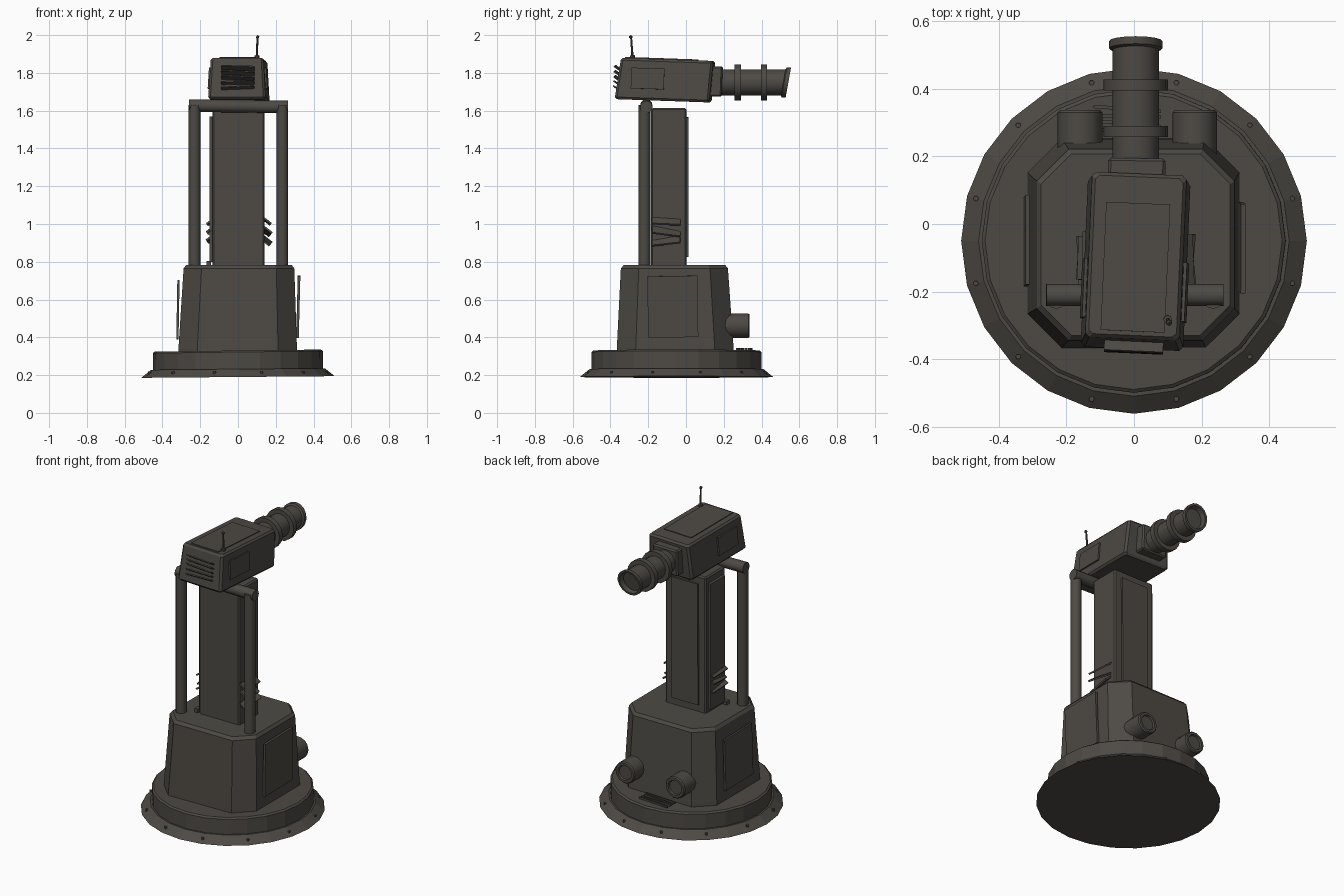
import bpy, bmesh, math, random
from mathutils import Vector, Matrix, Euler

if "Cube" in bpy.data.objects:
    bpy.data.objects.remove(bpy.data.objects["Cube"])

random.seed(4)
metal = bpy.data.materials.new("dark warm grey metal")
metal.diffuse_color = (0.075, 0.068, 0.058, 1)
metal.use_nodes = True
metal.node_tree.nodes["Principled BSDF"].inputs["Base Color"].default_value = metal.diffuse_color


def finish(name, bm, loc=(0, 0, 0), rot=(0, 0, 0), bevel=0):
    bmesh.ops.recalc_face_normals(bm, faces=bm.faces[:])
    me = bpy.data.meshes.new(name)
    bm.to_mesh(me)
    bm.free()
    me.materials.append(metal)
    ob = bpy.data.objects.new(name, me)
    bpy.context.collection.objects.link(ob)
    ob.location = loc
    ob.rotation_euler = [math.radians(a) for a in rot]
    if bevel:
        m = ob.modifiers.new("bevel", 'BEVEL')
        m.width = bevel
        m.segments = 1
    return ob


def box(name, loc, size, rot=(0, 0, 0), bevel=0):
    bm = bmesh.new()
    bmesh.ops.create_cube(bm, size=1)
    bmesh.ops.scale(bm, vec=size, verts=bm.verts)
    return finish(name, bm, loc, rot, bevel)


def loft(name, rings, loc=(0, 0, 0), rot=(0, 0, 0)):
    """Stack of chamfered rectangles: (z, x0, x1, y0, y1, chamfer)."""
    bm = bmesh.new()
    prev = None
    for z, x0, x1, y0, y1, c in rings:
        pts = [(x0 + c, y0), (x1 - c, y0), (x1, y0 + c), (x1, y1 - c),
               (x1 - c, y1), (x0 + c, y1), (x0, y1 - c), (x0, y0 + c)]
        ring = [bm.verts.new((x, y, z)) for x, y in pts]
        if prev:
            for i in range(8):
                j = (i + 1) % 8
                bm.faces.new((prev[i], prev[j], ring[j], ring[i]))
        else:
            bm.faces.new(ring)
        prev = ring
    bm.faces.new(prev)
    return finish(name, bm, loc, rot)


def lathe(name, profile, n, loc, rot=(0, 0, 0), slant=0, smooth=False):
    """Closed solid turned around local z from (r, z) points."""
    bm = bmesh.new()
    prev = None
    for r, z in profile:
        ring = []
        for i in range(n):
            a = 2 * math.pi * i / n
            dz = slant * r * math.sin(a) if z > 0.33 else 0
            ring.append(bm.verts.new((r * math.cos(a), r * math.sin(a), z + dz)))
        if prev:
            for i in range(n):
                j = (i + 1) % n
                bm.faces.new((prev[i], prev[j], ring[j], ring[i]))
        else:
            bm.faces.new(ring)
        prev = ring
    bm.faces.new(prev)
    ob = finish(name, bm, loc, rot)
    if smooth:
        bpy.context.view_layer.objects.active = ob
        ob.select_set(True)
        bpy.ops.object.shade_smooth_by_angle(angle=math.radians(35))
        ob.select_set(False)
    return ob


# round base: sloped flange and drum, slightly out of level
BY = -0.05
lathe("base_flange", [(0.512, 0), (0.46, 0.042), (0.44, 0.042)], 24, (0, BY, 0.19), (0, -0.5, 0))
lathe("base_drum", [(0.45, 0), (0.45, 0.1), (0.44, 0.108)], 24, (0, BY, 0.222), (0, -0.7, 0))
for i in range(12):
    a = math.radians(15 + 30 * i)
    lathe("flange_bolt", [(0.008, 0), (0.008, 0.012)], 6,
          (0.485 * math.cos(a), BY + 0.485 * math.sin(a), 0.207))
for i in range(4):
    box("drum_slat", (-0.02, 0.275 + 0.022 * i, 0.338), (0.2, 0.01, 0.01),
        (0, 0, random.uniform(-6, 6)))

# tapered housing with cut corners
loft("housing", [(0.32, -0.315, 0.312, -0.367, 0.253, 0.10),
                 (0.345, -0.315, 0.312, -0.366, 0.252, 0.10),
                 (0.765, -0.288, 0.298, -0.345, 0.222, 0.095),
                 (0.782, -0.275, 0.285, -0.33, 0.208, 0.09)])
box("right_hatch", (0.319, -0.07, 0.562), (0.014, 0.265, 0.325), (1, 1.5, 0))
box("left_hatch", (-0.318, -0.05, 0.547), (0.012, 0.265, 0.31), (-1, 1, 0))

# two round sockets on the back
for x in (-0.16, 0.18):
    lathe("socket", [(0.066, 0), (0.066, 0.125), (0.06, 0.132), (0.046, 0.132),
                     (0.042, 0.122)], 14, (x, 0.205, 0.462), (-90, 0, 0), smooth=True)

# column with cover plates
box("column", (0.002, -0.092, 1.193), (0.275, 0.187, 0.84), bevel=0.008)
box("back_cover", (0.002, 0.005, 1.195), (0.18, 0.016, 0.74), (0, 0.3, 0))
box("left_cover", (-0.143, -0.092, 1.185), (0.018, 0.14, 0.77), (0, 0, 0))
box("foot_bracket", (-0.155, -0.17, 0.79), (0.022, 0.03, 0.03))
for z, tilt in ((1.015, 3), (0.96, 9), (0.91, -8)):
    box("right_louvre", (0.152, -0.105, z), (0.055, 0.15, 0.01), (-tilt, 38, 0))
for z, tilt in ((1.005, -4), (0.96, 6), (0.915, -8)):
    box("left_louvre", (-0.152, -0.1, z), (0.03, 0.13, 0.01), (tilt, -35, 0))

# pipe frame behind the column
for x in (-0.23, 0.235):
    lathe("frame_post", [(0.031, 0), (0.031, 0.86)], 12, (x, -0.22, 0.77), smooth=True)
lathe("frame_crossbar", [(0.033, 0), (0.033, 0.525)], 12, (-0.26, -0.21, 1.627), (0, 90.8, 0),
      smooth=True)

# camera head, slightly tipped and turned
HEAD = (0.005, -0.112, 1.762)
HROT = (-2, 0, -2.5)
hm = Matrix.Translation(HEAD) @ Euler([math.radians(a) for a in HROT]).to_matrix().to_4x4()


def on_head(p):
    return hm @ Vector(p)


loft("head", [(-0.11, -0.142, 0.142, -0.245, 0.238, 0.012),
              (-0.098, -0.152, 0.152, -0.255, 0.246, 0.012),
              (0.098, -0.14, 0.14, -0.232, 0.258, 0.012),
              (0.11, -0.13, 0.13, -0.222, 0.248, 0.012)], HEAD, HROT)
box("head_top_plate", on_head((0, -0.02, 0.111)), (0.19, 0.38, 0.008), HROT)
for s in (-1, 1):
    box("head_side_plate", on_head((s * 0.149, -0.085, 0.005)), (0.012, 0.175, 0.11),
        (HROT[0], -3.4 * s, HROT[2]))
for i in range(5):
    box("head_louvre", on_head((0.005, -0.253, -0.052 + 0.027 * i)), (0.175, 0.036, 0.007),
        (-35, random.uniform(-3, 3), HROT[2]))

# lens barrel with clamp rings and slanted hood
box("lens_mount", (0.008, 0.155, 1.755), (0.17, 0.075, 0.16), (-2, 0, -1), 0.008)
LENS = (0.005, 0.17, 1.75)
FWD = (-90, 0, 0)
lathe("lens_barrel", [(0.069, 0), (0.069, 0.32), (0.069, 0.345), (0.079, 0.35), (0.079, 0.372),
                      (0.066, 0.372), (0.058, 0.345)], 16, LENS, FWD, slant=-0.18, smooth=True)
for y in (0.258, 0.396):
    lathe("clamp_ring", [(0.095, 0), (0.095, 0.032)], 16, (0.005, y, 1.75), FWD, smooth=True)

# antenna
lathe("antenna_rod", [(0.013, 0), (0.013, 0.012), (0.006, 0.014), (0.005, 0.115)], 8,
      (0.1, -0.283, 1.88), (4, 1.5, 0))
bm = bmesh.new()
bmesh.ops.create_icosphere(bm, subdivisions=1, radius=0.01)
finish("antenna_tip", bm, (0.104, -0.292, 1.99))
